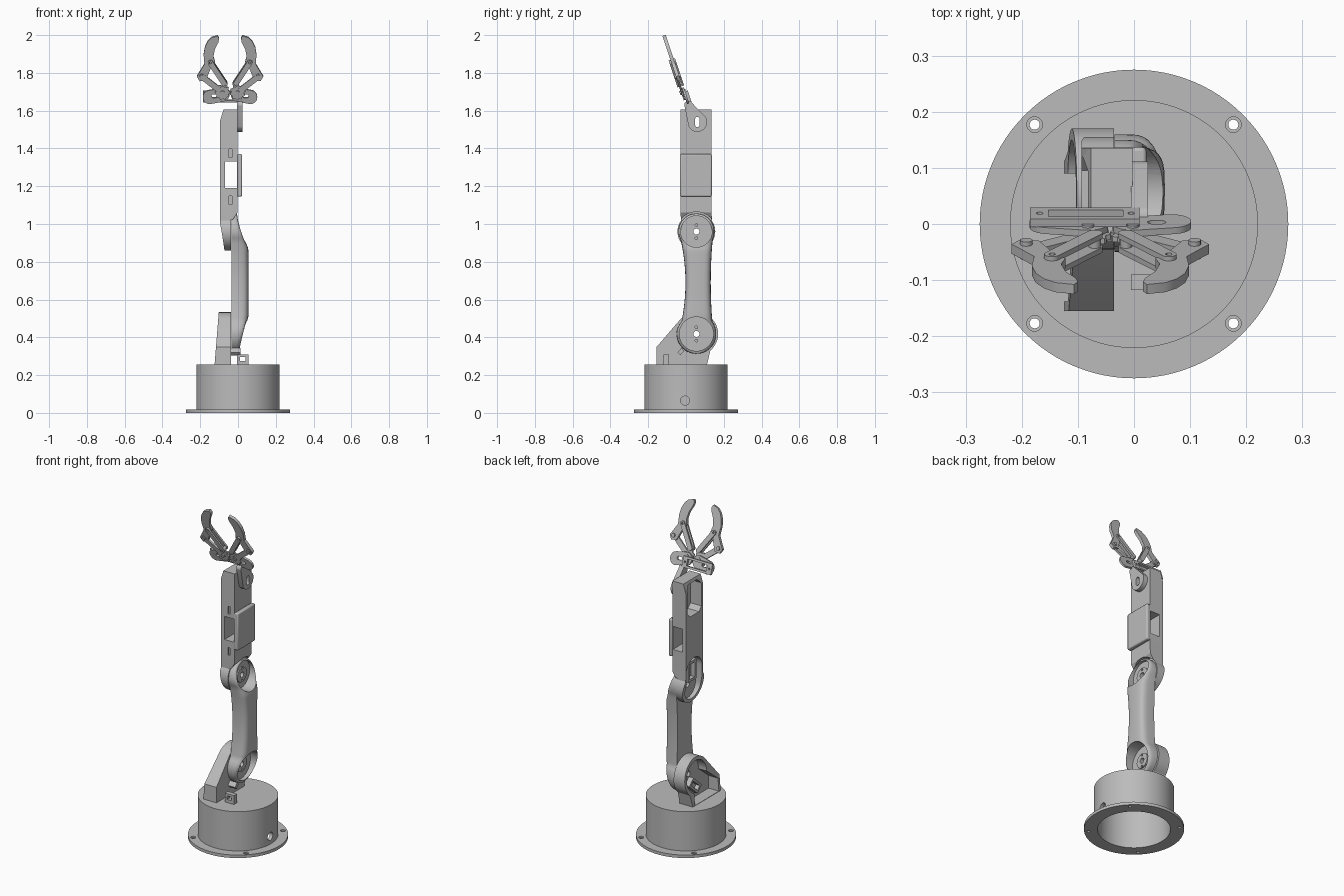
import bpy, bmesh, math
from mathutils import Vector

if "Cube" in bpy.data.objects:
    bpy.data.objects.remove(bpy.data.objects["Cube"])

grey = bpy.data.materials.new("plain grey")
grey.use_nodes = True
grey.diffuse_color = (0.5, 0.5, 0.5, 1)
grey.node_tree.nodes["Principled BSDF"].inputs["Base Color"].default_value = (0.5, 0.5, 0.5, 1)
parts = []

# Frames: turn outline (a, b) and depth c into a point
TILT = math.atan(0.333)
top = lambda a, b, c: Vector((a, b, c))
side = lambda a, b, c: Vector((c, a, b))
front = lambda a, b, c: Vector((a, c, b))


def hand(a, b, c):
    """Leaning gripper plane; b is the height, c goes toward the front."""
    return Vector((a, 0.015 - (b - 1.62) * math.tan(TILT) - c * math.cos(TILT),
                   b - c * math.sin(TILT)))


def finish(name, bm, keep):
    bmesh.ops.recalc_face_normals(bm, faces=bm.faces)
    mesh = bpy.data.meshes.new(name)
    bm.to_mesh(mesh)
    bm.free()
    mesh.materials.append(grey)
    ob = bpy.data.objects.new(name, mesh)
    bpy.context.collection.objects.link(ob)
    if keep:
        parts.append(ob)
    return ob


def loft(name, rings, keep=True):
    bm = bmesh.new()
    vs = [[bm.verts.new(p) for p in ring] for ring in rings]
    n = len(vs[0])
    for r0, r1 in zip(vs, vs[1:]):
        for i in range(n):
            bm.faces.new((r0[i], r0[(i + 1) % n], r1[(i + 1) % n], r1[i]))
    bm.faces.new(vs[0])
    bm.faces.new(vs[-1])
    return finish(name, bm, keep)


def prism(name, frame, outline, lo, hi, keep=True):
    return loft(name, [[frame(a, b, c) for a, b in outline] for c in (lo, hi)], keep)


def rect(a0, a1, b0, b1):
    return [(a0, b0), (a1, b0), (a1, b1), (a0, b1)]


def capsule(p, q, r, r2=None, n=16):
    """Rounded bar from p to q."""
    ang = math.atan2(q[1] - p[1], q[0] - p[0])
    pts = []
    for c, rad, start in ((q, r2 or r, -0.5), (p, r, 0.5)):
        for i in range(n + 1):
            t = ang + math.pi * (start + i / n)
            pts.append((c[0] + rad * math.cos(t), c[1] + rad * math.sin(t)))
    return pts


def circle(c, r, n=48):
    return [(c[0] + r * math.cos(2 * math.pi * i / n),
             c[1] + r * math.sin(2 * math.pi * i / n)) for i in range(n)]


def combine(ob, frame, outline, lo, hi, op="DIFFERENCE"):
    cutter = prism("cutter", frame, outline, lo, hi, keep=False)
    mod = ob.modifiers.new("cut", "BOOLEAN")
    mod.operation, mod.solver, mod.object = op, "EXACT", cutter
    bpy.context.view_layer.objects.active = ob
    bpy.ops.object.modifier_apply(modifier=mod.name)
    bpy.data.objects.remove(cutter)


SHOULDER, ELBOW, WRIST = (0.055, 0.418), (0.055, 0.96), (0.06, 1.54)

# Base: flange and hollow drum
flange = prism("base_flange", top, circle((0, 0), 0.275, 96), 0, 0.018)
combine(flange, top, circle((0, 0), 0.2, 96), -1, 1)
for sx in (-1, 1):
    for sy in (-1, 1):
        spot = (0.177 * sx, 0.177 * sy)
        combine(flange, top, circle(spot, 0.009, 20), -1, 1)
        combine(flange, top, circle(spot, 0.014, 20), 0.01, 1)
drum = prism("base_drum", top, circle((0, 0), 0.221, 96), 0.017, 0.256)
combine(drum, top, circle((0, 0), 0.2, 96), -1, 0.236)
combine(drum, side, circle((-0.005, 0.065), 0.024, 24), 0.1, 1)

# Shoulder bracket: leaning shell, open on one side
arc = [(SHOULDER[0] + 0.115 * math.cos(math.radians(t)),
        SHOULDER[1] + 0.115 * math.sin(math.radians(t))) for t in range(-50, 140, 6)]
bracket = prism("shoulder_bracket", side,
                [(0.11, 0.25)] + arc + [(-0.155, 0.35), (-0.155, 0.25)], -0.124, -0.036)
for v in bracket.data.vertices:
    if v.co.x < -0.1:
        v.co.x += 0.08 * (v.co.z - 0.256)
combine(bracket, side, circle(SHOULDER, 0.095), -1, -0.055)
combine(bracket, side, [(0.09, 0.258), (0.09, 0.36), (-0.02, 0.43), (-0.138, 0.335),
                        (-0.138, 0.258)], -1, -0.055)
combine(bracket, side, circle(SHOULDER, 0.016, 20), -1, 1)
holder = prism("shoulder_motor_holder", side,
               [(-0.03, 0.33), (0.01, 0.29), (0.09, 0.36), (0.05, 0.4)], -0.085, -0.05)
combine(holder, side, [(-0.01, 0.33), (0.01, 0.31), (0.07, 0.36), (0.05, 0.38)], -1, -0.06)

# Cable clips on the base
clip = prism("cable_clip", front, rect(-0.005, 0.055, 0.25, 0.31), -0.118, -0.09)
combine(clip, front, rect(0.01, 0.04, 0.275, 0.297), -1, 1)
prism("bracket_clip", side, [(-0.045, 0.32), (-0.03, 0.305), (-0.01, 0.328), (-0.025, 0.343)],
      -0.04, 0.012)


# Upper arm: rounded loft, thin at both round ends
def profile(z, table):
    for (z0, x0), (z1, x1) in zip(table, table[1:]):
        if z <= z1:
            return x0 + (x1 - x0) * (z - z0) / (z1 - z0)
    return table[-1][1]


THICK = [(0.3, -0.003), (0.36, 0.017), (0.43, 0.04), (0.505, 0.055), (0.865, 0.055),
         (0.93, 0.037), (1.02, 0.002), (1.06, -0.008)]
rings = []
N = 72
z_low, z_high = SHOULDER[1] - 0.105, ELBOW[1] + 0.095
for i in range(N + 1):
    z = z_low + (z_high - z_low) * (1 - math.cos(math.pi * i / N)) / 2
    w = 0.002
    for c, r in ((SHOULDER, 0.105), (ELBOW, 0.095)):
        w = max(w, math.sqrt(max(0, r * r - (z - c[1]) ** 2)))
    if SHOULDER[1] < z < ELBOW[1]:
        w = max(w, 0.067 + 0.025 * ((z - 0.69) / 0.27) ** 2)
    x = profile(z, THICK)
    y = 0.055 + 0.009 * max(0, 1 - ((z - 0.69) / 0.25) ** 2)
    ring = [Vector((-0.035, y - w, z))]
    for k in range(17):
        t = math.pi * k / 16
        cy = math.copysign(abs(math.cos(t)) ** 0.5, math.cos(t))
        ring.append(Vector((-0.02 + (x + 0.02) * math.sin(t) ** 0.5 if 0 < k < 16 else -0.02,
                            y - w * cy, z)))
    rings.append(ring + [Vector((-0.035, y + w, z))])
upper = loft("upper_arm", rings)
for c, r in ((SHOULDER, 0.09), (ELBOW, 0.083)):
    combine(upper, side, circle(c, r), -0.018, 1)
    combine(upper, side, circle(c, 0.016, 20), -1, 1)
    for s in (-1, 1):
        combine(upper, side, circle((c[0], c[1] + 0.035 * s), 0.007, 12), -1, 1)
    boss = prism("joint_boss", side, circle(c, 0.045, 32), -0.02, -0.011)
    combine(boss, side, circle(c, 0.016, 20), -1, 1)
    for s in (-1, 1):
        combine(boss, side, circle((c[0], c[1] + 0.035 * s), 0.007, 12), -1, 1)

# Forearm: side outline crossed with front outline, then pockets
end = [(ELBOW[0] + 0.1 * math.cos(math.radians(t)),
        ELBOW[1] + 0.1 * math.sin(math.radians(t))) for t in range(-215, 36, 5)]
forearm = prism("forearm", side, end + [(0.135, 1.1), (0.135, 1.605), (-0.03, 1.605), (-0.03, 1.1)],
                -0.2, 0.1)
combine(forearm, front,
        [(-0.07, 0.85), (-0.036, 0.85), (-0.036, 1.01), (-0.003, 1.06), (-0.003, 1.605),
         (-0.077, 1.605), (-0.094, 1.55), (-0.094, 1.0), (-0.085, 0.95)], -0.3, 0.4, "INTERSECT")
combine(forearm, side, circle(ELBOW, 0.104), -0.036, 1)
combine(forearm, front, rect(-0.07, -0.006, 1.19, 1.33), -1, 1)
combine(forearm, side, capsule((0.055, 0.955), (0.055, 1.06), 0.075), -1, -0.05)
combine(forearm, side, [(-0.014, 1.42), (0.01, 1.395), (0.095, 1.395), (0.119, 1.42),
                        (0.119, 1.56), (0.095, 1.588), (0.01, 1.588), (-0.014, 1.56)], -1, -0.02)
combine(forearm, side, circle(ELBOW, 0.016, 20), -1, 1)
combine(forearm, side, capsule((0.06, 1.525), (0.06, 1.555), 0.012, n=10), -1, 1)
for z in (1.125, 1.375):
    combine(forearm, front, rect(-0.047, -0.031, z - 0.023, z + 0.023), -1, -0.018)
elbow_holder = prism("elbow_motor_holder", side, rect(0.015, 0.095, 0.99, 1.11), -0.08, -0.045)
combine(elbow_holder, side, rect(0.03, 0.08, 1.005, 1.095), -1, -0.055)

# Raised motor cover on the forearm
cover = prism("forearm_cover", side, rect(-0.032, 0.137, 1.145, 1.37), -0.005, 0.022)
bev = cover.modifiers.new("soft edge", "BEVEL")
bev.width, bev.segments = 0.007, 2

# Wrist paddle
paddle = prism("wrist_paddle", side, capsule(WRIST, (0.013, 1.63), 0.052, 0.022), -0.005, 0.025)
combine(paddle, side, capsule((0.06, 1.525), (0.06, 1.555), 0.012, n=10), -1, 1)

# Gripper body
MID = -0.042
frame = prism("gripper_motor_frame", hand, rect(-0.185, 0.01, 1.64, 1.7), -0.022, -0.007)
combine(frame, hand, rect(-0.152, -0.02, 1.652, 1.688), -1, 0.3)
for a in (-0.168, -0.005):
    combine(frame, hand, circle((a, 1.67), 0.006, 12), -0.1, 0.1)

CLAW = [(0.161, 1.76), (0.176, 1.785), (0.16, 1.81), (0.136, 1.85), (0.14, 1.90),
        (0.133, 1.94), (0.118, 1.97), (0.098, 1.99), (0.065, 2.0), (0.058, 1.985), (0.062, 1.965),
        (0.08, 1.93), (0.088, 1.89), (0.08, 1.86), (0.098, 1.838), (0.128, 1.765)]

for s, tag in ((-1, "right"), (1, "left")):
    at = lambda a, z: (MID + s * a, z)
    # Rounded base plate with slot
    plate = prism(tag + "_base_plate", hand, capsule(at(0.04, 1.685), at(0.108, 1.672), 0.036), -0.008, 0.004)
    combine(plate, hand, capsule(at(0.075, 1.678), at(0.09, 1.678), 0.009, n=8), -0.1, 0.1)
    # Toothed gear with arm
    gear = [(MID + s * 0.04 + r * math.cos(t), 1.7 + r * math.sin(t))
            for i in range(40)
            for t, r in [(2 * math.pi * (i + 0.5 * (s > 0) * 2) / 40, 0.041 if i % 4 < 2 else 0.034)]]
    prism(tag + "_gear", hand, gear, 0.005, 0.015)
    prism(tag + "_gear_arm", hand, capsule(at(0.04, 1.7), at(0.15, 1.785), 0.015), 0.004, 0.016)
    # Paired inner links
    for lo, word in ((-0.012, "back"), (0.014, "front")):
        link = prism(f"{tag}_{word}_link", hand,
                     capsule(at(0.028, 1.745), at(0.104, 1.86), 0.014), lo, lo + 0.01)
        for p in (at(0.028, 1.745), at(0.104, 1.86)):
            combine(link, hand, circle(p, 0.006, 12), -0.1, 0.1)
    # Curved claw
    claw = prism(tag + "_claw", hand, [at(*p) for p in CLAW], -0.004, 0.014)
    for p in (at(0.15, 1.785), at(0.104, 1.86)):
        combine(claw, hand, circle(p, 0.007, 12), -0.1, 0.1)
    # Pivot pins
    for p in (at(0.15, 1.785), at(0.028, 1.745), at(0.04, 1.7)):
        prism(tag + "_pivot", hand, circle(p, 0.011, 16), -0.012, 0.022)

# Smooth the round faces, keep edges sharp
bpy.ops.object.select_all(action="DESELECT")
for ob in parts:
    ob.select_set(True)
bpy.context.view_layer.objects.active = parts[0]
bpy.ops.object.shade_smooth_by_angle(angle=math.radians(30))
